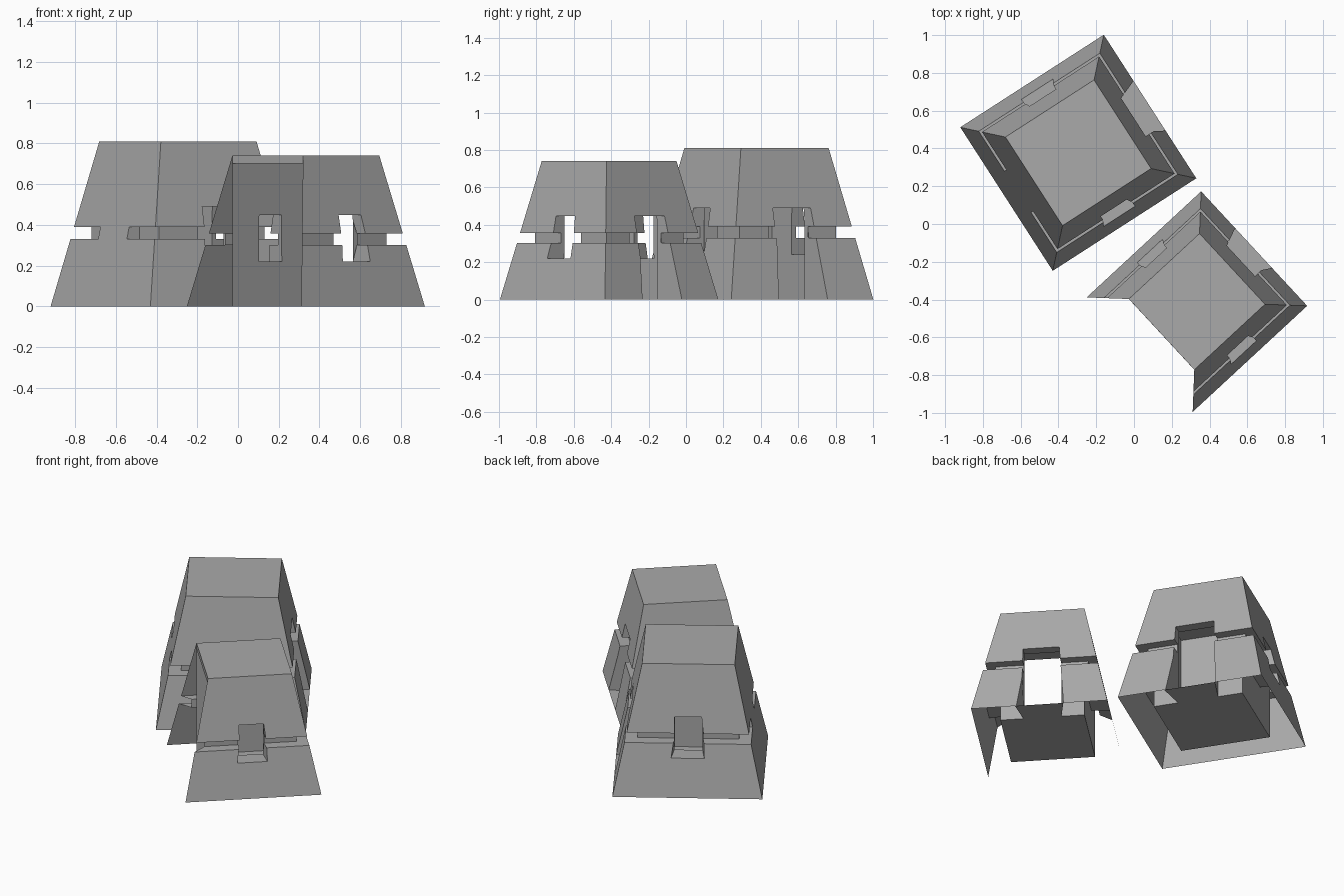
import bpy, bmesh, math
from mathutils import Matrix

cube = bpy.data.objects.get("Cube")
if cube:
    bpy.data.objects.remove(cube, do_unlink=True)

concrete = bpy.data.materials.new("concrete grey")
concrete.use_nodes = True
grey = (0.4, 0.4, 0.4, 1)
concrete.diffuse_color = grey
concrete.node_tree.nodes["Principled BSDF"].inputs["Base Color"].default_value = grey

# Shared dimensions of one bunker
BASE, ROOF, HEIGHT = 0.452, 0.279, 0.81
CEILING = 0.767
SLOT_LOW, SLOT_HIGH, SLOT_BACK = 0.33, 0.39, 0.307
SILL, LINTEL = 0.24, 0.49
FAR = 0.5


def make_object(name, bm):
    bmesh.ops.recalc_face_normals(bm, faces=bm.faces[:])
    mesh = bpy.data.meshes.new(name)
    bm.to_mesh(mesh)
    bm.free()
    mesh.materials.append(concrete)
    obj = bpy.data.objects.new(name, mesh)
    bpy.context.collection.objects.link(obj)
    return obj


def loft(name, ring_a, ring_b):
    """Closed solid between two matching rings of points."""
    bm = bmesh.new()
    a = [bm.verts.new(p) for p in ring_a]
    b = [bm.verts.new(p) for p in ring_b]
    bm.faces.new(a)
    bm.faces.new(b)
    n = len(a)
    for i in range(n):
        j = (i + 1) % n
        bm.faces.new((a[i], a[j], b[j], b[i]))
    return make_object(name, bm)


def prism(name, outline, z0, z1):
    return loft(name, [(x, y, z0) for x, y in outline], [(x, y, z1) for x, y in outline])


def square(h):
    return [(-h, -h), (h, -h), (h, h), (-h, h)]


def opening(name, inner, outer, z0, z1, turn):
    """Tunnel through one wall, flaring outward at its foot."""
    def ring(y, low, high):
        return [(-low, y, z0), (low, y, z0), (high, y, z1), (-high, y, z1)]
    obj = loft(name, ring(0.25, inner, inner), ring(FAR, outer, inner))
    obj.data.transform(Matrix.Rotation(turn, 4, "Z"))
    return obj


def slot_outline():
    """Ring round the walls, broken by a solid pier at the rear."""
    half = [(0.13, -FAR), (FAR, -FAR), (FAR, FAR)]
    inner = [(SLOT_BACK, SLOT_BACK), (SLOT_BACK, -SLOT_BACK), (0.13, -SLOT_BACK)]
    mirror = lambda pts: [(-x, y) for x, y in reversed(pts)]
    return half + mirror(half) + mirror(inner) + inner


def bunker(prefix, open_rear, location, angle, scale):
    shell = loft(prefix + "_walls", [(x, y, 0) for x, y in square(BASE)],
                 [(x, y, HEIGHT) for x, y in square(ROOF)])
    cutters = [
        prism("room_cutter", square(ROOF), -0.1, CEILING),
        prism("slot_cutter", slot_outline(), SLOT_LOW, SLOT_HIGH),
        opening("door_cutter", 0.12, 0.17, -0.1, LINTEL, 0),
        opening("left_window_cutter", 0.082, 0.112, SILL, LINTEL, math.pi / 2),
        opening("right_window_cutter", 0.082, 0.112, SILL, LINTEL, -math.pi / 2),
    ]
    if open_rear:
        # Mitred wedge removes the whole rear wall
        r = ROOF - 0.0005
        wedge = [(-r, -r), (r, -r), (0.9, -0.9), (-0.9, -0.9)]
        cutters.append(prism("rear_cutter", wedge, -0.2, 1))
    for cutter in cutters:
        cutter.hide_render = True
        mod = shell.modifiers.new(cutter.name, "BOOLEAN")
        mod.operation = "DIFFERENCE"
        mod.solver = "EXACT"
        mod.object = cutter
    bpy.context.view_layer.update()
    evaluated = shell.evaluated_get(bpy.context.evaluated_depsgraph_get())
    mesh = bpy.data.meshes.new_from_object(evaluated)
    shell.modifiers.clear()
    shell.data = mesh
    for cutter in cutters:
        bpy.data.objects.remove(cutter, do_unlink=True)

    # Leave the walls hollow underneath, and at the mitred ends
    bm = bmesh.new()
    bm.from_mesh(mesh)

    def unwanted(face):
        under = all(abs(v.co.z) < 0.001 for v in face.verts)
        mitre = open_rear and all(v.co.y < -0.27 and abs(abs(v.co.x) + v.co.y) < 0.001
                                  for v in face.verts)
        return under or (mitre and abs(face.normal.x) > 0.5 and abs(face.normal.y) > 0.5)

    bmesh.ops.delete(bm, geom=[f for f in bm.faces if unwanted(f)], context="FACES")
    bm.to_mesh(mesh)
    bm.free()
    mesh.materials.clear()
    mesh.materials.append(concrete)

    # Floor with its doorstep
    bm = bmesh.new()
    outline = [(-ROOF, -ROOF), (ROOF, -ROOF), (ROOF, ROOF), (0.126, ROOF),
               (0.16, BASE), (-0.16, BASE), (-0.126, ROOF), (-ROOF, ROOF)]
    bm.faces.new([bm.verts.new((x, y, 0)) for x, y in outline])
    floor = make_object(prefix + "_floor", bm)

    for obj in (shell, floor):
        obj.location = location
        obj.rotation_euler.z = math.radians(angle)
        obj.scale = (scale, scale, scale)


bunker("large_bunker", False, (-0.295, 0.377, 0), -57.2, 1)
bunker("small_bunker", True, (0.333, -0.411, 0), -47.2, 0.914)
